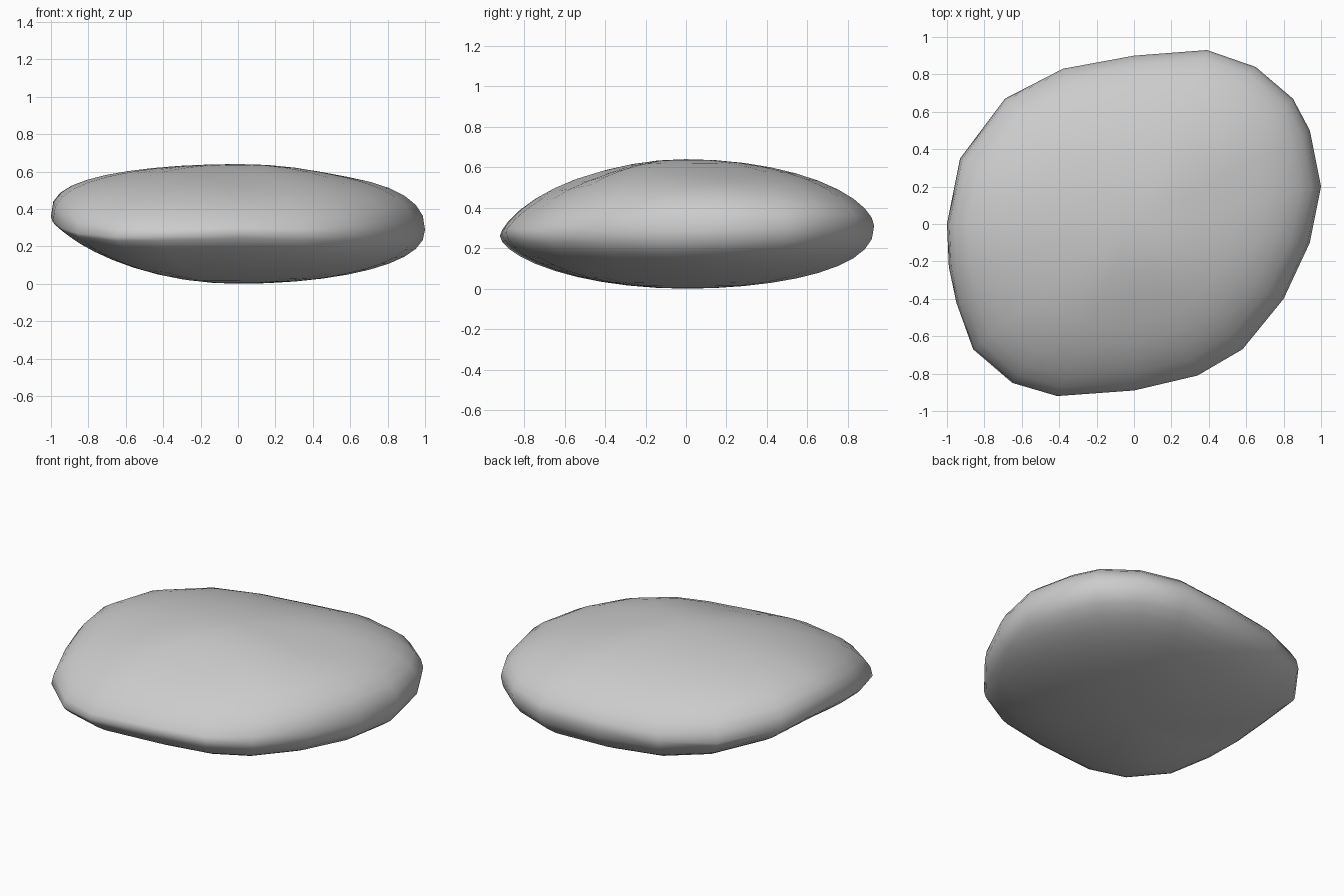
import bpy, bmesh, math
from mathutils import Vector

old = bpy.data.objects.get("Cube")
if old:
    bpy.data.objects.remove(old)

stone = bpy.data.materials.new("stone_grey")
stone.use_nodes = True
GREY = (0.6, 0.6, 0.6, 1)
stone.diffuse_color = GREY
stone.node_tree.nodes["Principled BSDF"].inputs["Base Color"].default_value = GREY

# Widest outline of the pebble with the height of its rim (x, y, z)
RIM = [(1, .2, .29), (.94, .5, .3), (.85, .67, .32), (.65, .84, .32),
       (.39, .93, .31), (0, .9, .3), (-.38, .83, .29), (-.69, .67, .3),
       (-.93, .35, .33), (-1, 0, .36), (-.99, -.23, .33), (-.95, -.42, .3),
       (-.86, -.67, .27), (-.65, -.85, .25), (-.41, -.92, .26), (0, -.89, .28),
       (.34, -.81, .27), (.58, -.67, .27), (.8, -.4, .28), (.94, -.1, .28)]
TOP, RINGS = 0.64, 10


def blend(p, right, left, back, front):
    """Mix four directional values by the heading of p."""
    d = Vector(p[:2]).normalized()
    return (right if d.x > 0 else left) * d.x ** 2 + (back if d.y > 0 else front) * d.y ** 2


def dent(x, y, cx, cy, depth, size):
    return depth * math.exp(-((x - cx) ** 2 + (y - cy) ** 2) / size ** 2)


def ring(bm, t, upper):
    """One loop of vertices at fraction t of the outline."""
    verts = []
    for p in RIM:
        x, y, rim = p[0] * t, p[1] * t, p[2]
        power = blend(p, .41, .34, .6, .75) if upper else blend(p, .44, .85, .42, .55)
        fall = (1 - t * t) ** power
        z = rim + ((TOP if upper else 0) - rim) * fall
        if upper:
            z -= fall * (dent(x, y, .05, -.5, .025, .2) + dent(x, y, .55, .1, .015, .25))
        verts.append(bm.verts.new((x, y, z)))
    return verts


# Pebble skin: rings from the top pole over the rim to the bottom pole
bm = bmesh.new()
steps = [math.sin(math.pi / 2 * k / RINGS) for k in range(1, RINGS)]
loops = [ring(bm, t, True) for t in steps] + [ring(bm, 1, True)]
loops += [ring(bm, t, False) for t in reversed(steps)]
n = len(RIM)
for a, b in zip(loops, loops[1:]):
    for i in range(n):
        j = (i + 1) % n
        bm.faces.new((a[i], b[i], b[j], a[j]))
for loop, z in ((loops[0], TOP), (loops[-1], 0)):
    pole = bm.verts.new((0, 0, z))
    for i in range(n):
        bm.faces.new((loop[i], loop[(i + 1) % n], pole))
bmesh.ops.recalc_face_normals(bm, faces=bm.faces)

mesh = bpy.data.meshes.new("pebble")
bm.to_mesh(mesh)
bm.free()
mesh.materials.append(stone)
for face in mesh.polygons:
    face.use_smooth = True
pebble = bpy.data.objects.new("pebble", mesh)
bpy.context.collection.objects.link(pebble)
